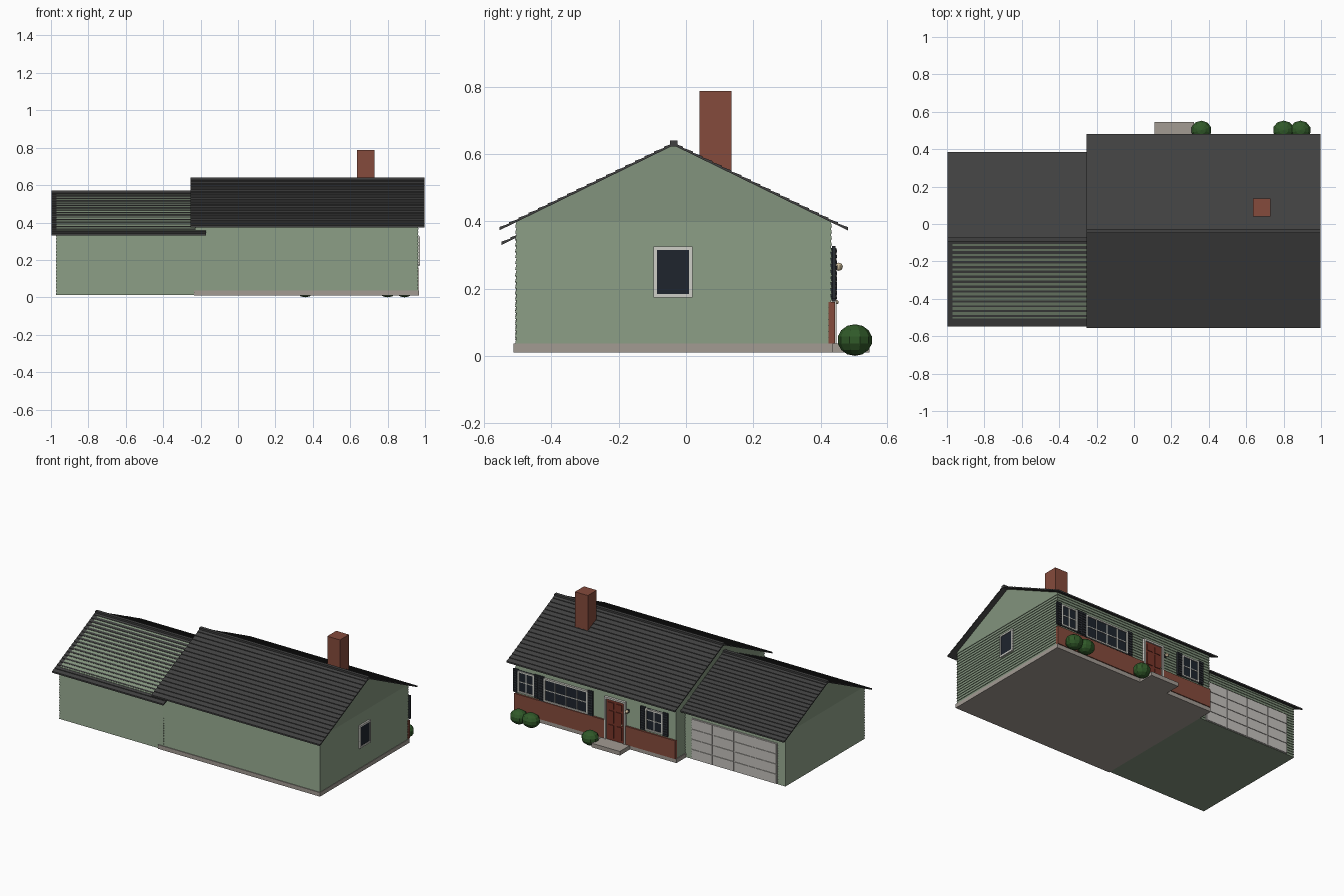
import bpy, bmesh, math
from mathutils import Matrix

if "Cube" in bpy.data.objects:
    bpy.data.objects.remove(bpy.data.objects["Cube"])


def mat(name, r, g, b):
    m = bpy.data.materials.new(name)
    m.diffuse_color = (r, g, b, 1)
    m.use_nodes = True
    m.node_tree.nodes["Principled BSDF"].inputs["Base Color"].default_value = m.diffuse_color
    return m


GREEN = mat("siding_green", .225, .295, .205)
ROOF = mat("shingle", .052, .052, .052)
BRICK = mat("brick", .235, .07, .045)
STONE = mat("concrete", .36, .325, .29)
TRIM = mat("trim", .62, .62, .57)
PANEL = mat("garage_white", .56, .54, .51)
GLASS = mat("glass", .013, .018, .027)
DARK = mat("shutter_dark", .022, .026, .032)
RED = mat("door_red", .19, .035, .022)
BUSH = mat("leaf", .03, .1, .022)
LAMP = mat("lamp", .6, .5, .33)


def finish(name, bm, m):
    bmesh.ops.recalc_face_normals(bm, faces=bm.faces)
    me = bpy.data.meshes.new(name)
    bm.to_mesh(me)
    bm.free()
    me.materials.append(m)
    ob = bpy.data.objects.new(name, me)
    bpy.context.collection.objects.link(ob)
    return ob


def boxes(name, m, *specs):
    """One object from boxes given as (x0, x1, y0, y1, z0, z1)."""
    bm = bmesh.new()
    for x0, x1, y0, y1, z0, z1 in specs:
        M = Matrix.Translation(((x0 + x1) / 2, (y0 + y1) / 2, (z0 + z1) / 2)) \
            @ Matrix.Diagonal((x1 - x0, y1 - y0, z1 - z0, 1))
        bmesh.ops.create_cube(bm, size=1, matrix=M)
    return finish(name, bm, m)


def prism(name, m, profile, x0, x1):
    """Extrude a (y, z) profile along x."""
    bm = bmesh.new()
    f = bm.faces.new([bm.verts.new((x0, y, z)) for y, z in profile])
    r = bmesh.ops.extrude_face_region(bm, geom=[f])
    bmesh.ops.translate(bm, vec=(x1 - x0, 0, 0),
                        verts=[v for v in r["geom"] if isinstance(v, bmesh.types.BMVert)])
    return finish(name, bm, m)


def siding(name, x0, x1, y0, y1, z0, z1, n, d=.004):
    """Lap-sided wall block: each board flares outward at its lower edge."""
    bm = bmesh.new()
    rings = []
    for i in range(n):
        for k, e in ((i, d), (i + 1, 0)):
            z = z0 + (z1 - z0) * k / n
            rings.append([bm.verts.new(p) for p in (
                (x0 - e, y0 - e, z), (x1 + e, y0 - e, z), (x1 + e, y1 + e, z), (x0 - e, y1 + e, z))])
    for a, b in zip(rings, rings[1:]):
        for j in range(4):
            bm.faces.new((a[j], a[(j + 1) % 4], b[(j + 1) % 4], b[j]))
    bm.faces.new(rings[0])
    bm.faces.new(rings[-1])
    return finish(name, bm, GREEN)


def roof(name, x0, x1, yr, zr, half, drop, n=18, t=.010, step=.004):
    """Gable roof with stepped shingle courses and a ridge cap."""
    for s, side in ((-1, "front"), (1, "rear")):
        top = []
        for i in range(n):
            a, b = i / n, (i + 1) / n
            top += [(yr + s * half * a, zr - drop * a - step),
                    (yr + s * half * b, zr - drop * b)]
        prof = top + [(yr + s * half, zr - drop - t), (yr, zr - t)]
        prism(f"{name}_{side}_slope", ROOF, prof, x0, x1)
    boxes(f"{name}_ridge_cap", ROOF, (x0, x1, yr - .011, yr + .011, zr - .014, zr + .004))


# Main house
boxes("foundation", STONE, (-.235, .968, -.513, .437, .01, .037))
siding("main_walls", -.226, .961, -.504, .43, .037, .40, 20)
prism("main_gable", GREEN, [(-.504, .40), (.43, .40), (-.037, .628)], -.226, .961)
roof("main_roof", -.255, .997, -.037, .636, .518, .253)
boxes("chimney", BRICK, (.635, .73, .04, .135, .45, .787))

# Garage wing
siding("garage_walls", -.97, -.2, -.504, .332, .012, .36, 20)
prism("garage_gable", GREEN, [(-.504, .36), (.332, .36), (-.085, .562)], -.97, -.2)
roof("garage_roof", -.998, -.17, -.082, .566, .466, .226)

# Brick wainscot, split around the door
F = .434
boxes("brick_wainscot", BRICK, (-.23, .14, F - .01, F + .009, .037, .16),
      (.295, .966, F - .01, F + .009, .037, .16))


def window(name, x0, x1, z0, z1, cols, rows):
    """Facade window with frame, muntins and a pair of louvred shutters."""
    f = .01
    boxes(name + "_glass", GLASS, (x0, x1, F - .01, F + .006, z0, z1))
    bars = [(x0, x0 + f, F - .01, F + .012, z0, z1), (x1 - f, x1, F - .01, F + .012, z0, z1),
            (x0, x1, F - .01, F + .012, z0, z0 + f), (x0, x1, F - .01, F + .012, z1 - f, z1)]
    for i in range(1, cols):
        x = x0 + (x1 - x0) * i / cols
        bars.append((x - .003, x + .003, F, F + .009, z0, z1))
    for i in range(1, rows):
        z = z0 + (z1 - z0) * i / rows
        bars.append((x0, x1, F, F + .009, z - .003, z + .003))
    boxes(name + "_frame", TRIM, *bars)
    for sx, side in ((x1, "left"), (x0 - .036, "right")):
        slats = [(sx, sx + .036, F, F + .011, z0 - .004, z1 + .006)]
        for i in range(9):
            z = z0 + .008 + (z1 - z0 - .016) * i / 8
            slats.append((sx + .005, sx + .031, F, F + .015, z - .004, z + .004))
        boxes(f"{name}_{side}_shutter", DARK, *slats)


window("bedroom_window", .818, .938, .175, .32, 2, 2)
window("picture_window", .42, .746, .165, .32, 4, 2)
window("small_window", -.137, -.007, .175, .32, 2, 2)

# Side window on the right gable wall
boxes("side_window_glass", GLASS, (.95, .969, -.09, .015, .18, .318))
boxes("side_window_frame", TRIM, (.95, .973, -.097, -.086, .173, .325), (.95, .973, .009, .02, .173, .325),
      (.95, .973, -.097, .02, .173, .184), (.95, .973, -.097, .02, .314, .325))

# Entry door, trim, knob, lamp and step
boxes("entry_door", RED, (.15, .285, F - .01, F + .006, .037, .31),
      *[(x, x + .042, F, F + .010, z, z + h) for x in (.167, .226)
        for z, h in ((.055, .085), (.155, .08), (.25, .04))])
boxes("door_trim", TRIM, (.14, .152, F - .01, F + .014, .037, .32),
      (.283, .295, F - .01, F + .014, .037, .32), (.14, .295, F - .01, F + .014, .308, .32))
boxes("entry_step", STONE, (.11, .32, .43, .545, .01, .037))


def ball(name, m, loc, size, seg, rings):
    bm = bmesh.new()
    M = Matrix.Translation(loc) @ Matrix.Diagonal((*size, 1))
    bmesh.ops.create_uvsphere(bm, u_segments=seg, v_segments=rings, radius=1, matrix=M)
    return finish(name, bm, m)


ball("door_knob", LAMP, (.163, F + .014, .16), (.006,) * 3, 8, 6)
ball("porch_lamp", LAMP, (.122, F + .02, .265), (.012,) * 3, 10, 8)
boxes("lamp_mount", DARK, (.116, .128, F, F + .012, .255, .275))

# Shrubs
for i, (x, r) in enumerate(((.36, .056), (.80, .059), (.89, .057))):
    ball(f"shrub_{i + 1}", BUSH, (x, .502, .047), (r, .052, .047), 10, 7)

# Garage door: slab plus a grid of raised panels
gx0, gx1, gz0, gz1, gy = -.915, -.28, .014, .285, .336
cells = []
for c in range(4):
    for r in range(4):
        w, h = (gx1 - gx0) / 4, (gz1 - gz0) / 4
        cells.append((gx0 + c * w + .004, gx0 + (c + 1) * w - .004, gy, gy + .008,
                      gz0 + r * h + .002, gz0 + (r + 1) * h - .002))
boxes("garage_door", PANEL, (gx0, gx1, gy - .01, gy + .004, gz0, gz1), *cells)
